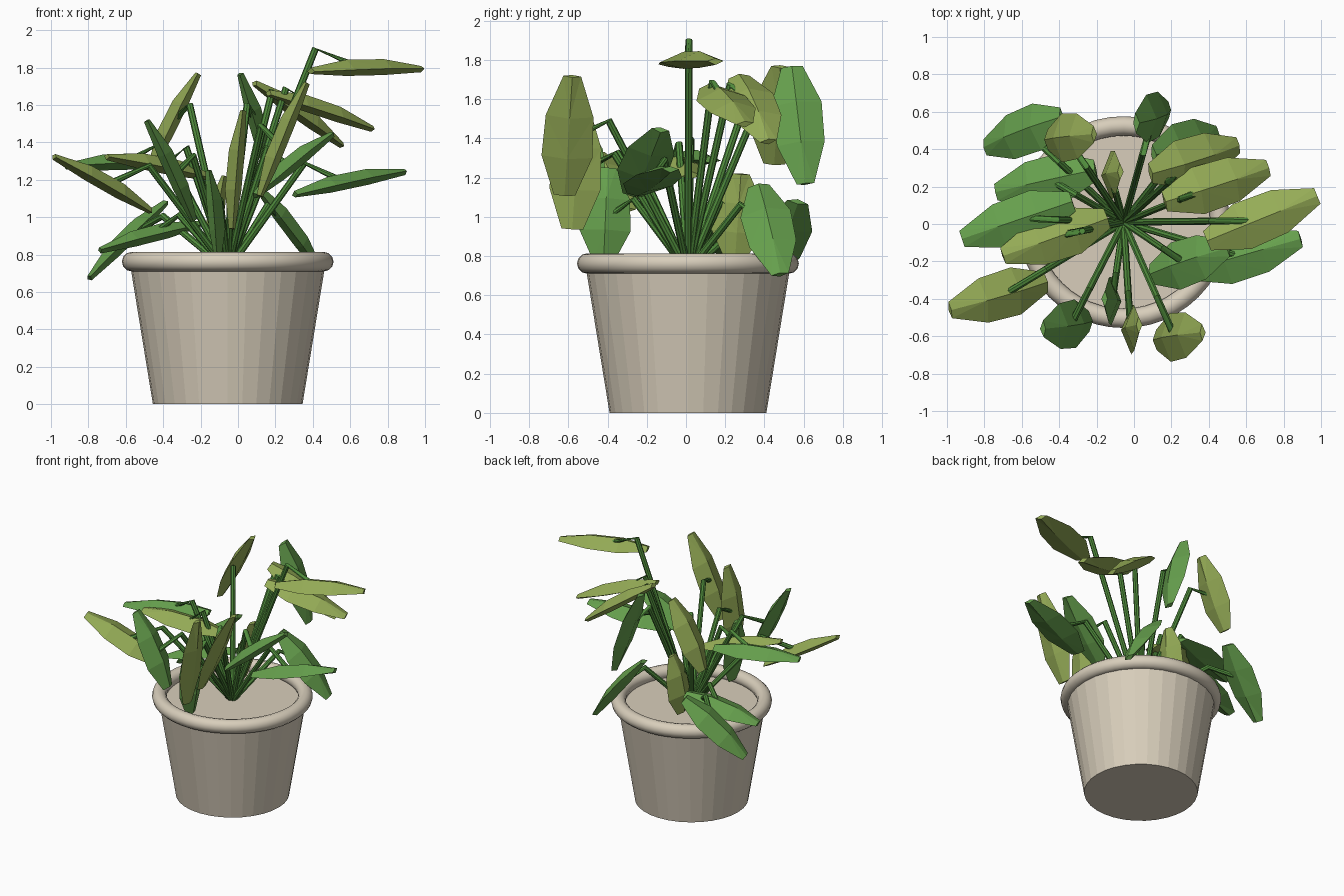
import bpy, bmesh, math
from mathutils import Vector

if "Cube" in bpy.data.objects:
    bpy.data.objects.remove(bpy.data.objects["Cube"])


def material(name, rgb):
    m = bpy.data.materials.new(name)
    lin = [((c / 255 + 0.055) / 1.055) ** 2.4 for c in rgb]
    m.diffuse_color = (*lin, 1)
    m.use_nodes = True
    m.node_tree.nodes["Principled BSDF"].inputs["Base Color"].default_value = m.diffuse_color
    return m


CLAY = material("clay", (216, 206, 187))
STEM = material("stem_green", (80, 140, 60))
GREEN = material("leaf_green", (102, 160, 77))
LIME = material("leaf_yellow_green", (150, 173, 87))

CX, CY = -0.055, 0.01
ROOT = Vector((CX, CY, 0.72))


def finish(name, bm, mat):
    bmesh.ops.recalc_face_normals(bm, faces=bm.faces)
    mesh = bpy.data.meshes.new(name)
    bm.to_mesh(mesh)
    bm.free()
    mesh.materials.append(mat)
    ob = bpy.data.objects.new(name, mesh)
    bpy.context.collection.objects.link(ob)
    return ob


def loft(bm, rings, cap=True):
    """Skin a list of closed point rings."""
    loops = [[bm.verts.new(p) for p in ring] for ring in rings]
    n = len(loops[0])
    for a, b in zip(loops, loops[1:]):
        for i in range(n):
            j = (i + 1) % n
            bm.faces.new((a[i], a[j], b[j], b[i]))
    if cap:
        bm.faces.new(loops[0])
        bm.faces.new(loops[-1])


# Tapered pot, closed by the soil surface just below the rim
def circle(r, z, n=32):
    return [(CX + r * math.cos(2 * math.pi * i / n),
             CY + r * math.sin(2 * math.pi * i / n), z) for i in range(n)]


bm = bmesh.new()
loft(bm, [circle(0.40, 0), circle(0.52, 0.735)])
finish("pot", bm, CLAY)

# Rounded rim
bpy.ops.mesh.primitive_torus_add(location=(CX, CY, 0.762), major_radius=0.514,
                                 minor_radius=0.052, major_segments=48, minor_segments=12)
rim = bpy.context.object
rim.name = "pot_rim"
rim.data.materials.append(CLAY)
bpy.ops.object.shade_smooth_by_angle(angle=math.radians(40))


# Stem: straight run to a raised kink, then a short drop onto the leaf
def add_stem(name, end):
    kink = ROOT.lerp(end, 0.66)
    kink.z = end.z + 0.10
    bm = bmesh.new()
    pts = [ROOT, kink, end]
    rings = []
    for i, p in enumerate(pts):
        d = (pts[min(i + 1, 2)] - pts[max(i - 1, 0)]).normalized()
        u = d.orthogonal().normalized() if i == 0 else (u - d * u.dot(d)).normalized()
        v = d.cross(u)
        rings.append([p + 0.019 * (u * math.cos(k * math.pi / 4) + v * math.sin(k * math.pi / 4))
                      for k in range(8)])
    loft(bm, rings)
    finish(name, bm, STEM)


# Leaf: four-sided sections (edge, ridge, edge, underside) along the axis
# columns: position along axis, half width, ridge height, edge height, underside height
SECTIONS = [(0.0, 0.055, 0.000, -0.022, -0.035),
            (0.32, 0.130, 0.042, -0.012, -0.045),
            (0.66, 0.122, 0.045, -0.005, -0.040),
            (1.0, 0.045, 0.008, -0.005, -0.025)]


def add_leaf(name, base, tip, mat):
    axis = tip - base
    d = axis.normalized()
    side = Vector((0, 1, 0))
    side = (side - d * side.dot(d)).normalized()
    up = d.cross(side)
    if up.z < 0:
        up.negate()
    rings = []
    for t, w, top, edge, low in SECTIONS:
        c = base + axis * t
        rings.append([c + side * w + up * edge, c + up * top,
                      c - side * w + up * edge, c + up * low])
    bm = bmesh.new()
    loft(bm, rings)
    bmesh.ops.triangulate(bm, faces=bm.faces)
    finish(name, bm, mat)


# Base and tip of every leaf
GREEN_LEAVES = [
    ((-0.40, 0.57, 1.09), (-0.80, 0.41, 0.68)),
    ((-0.21, 0.29, 0.98), (-0.74, 0.17, 0.83)),
    ((-0.33, 0.12, 1.31), (-0.92, -0.08, 1.28)),
    ((0.12, 0.37, 1.17), (0.45, 0.48, 0.71)),
    ((0.03, 0.54, 1.77), (0.19, 0.61, 1.17)),
    ((0.30, -0.25, 1.14), (0.89, -0.08, 1.25)),
    ((0.08, -0.27, 1.13), (0.50, -0.13, 1.45)),
    ((-0.22, -0.52, 0.99), (-0.48, -0.56, 1.52)),
    ((-0.09, -0.42, 0.78), (-0.15, -0.40, 1.25)),
]
LIME_LEAVES = [
    ((0.10, 0.27, 1.73), (0.56, 0.42, 1.39)),
    ((0.17, 0.12, 1.68), (0.72, 0.30, 1.48)),
    ((0.39, -0.09, 1.80), (0.98, 0.15, 1.80)),
    ((0.10, -0.62, 1.12), (0.36, -0.58, 1.72)),
    ((-0.05, -0.58, 0.94), (0.02, -0.54, 1.57)),
    ((-0.46, -0.31, 1.05), (-0.98, -0.46, 1.33)),
    ((-0.14, 0.03, 1.23), (-0.70, -0.17, 1.33)),
    ((-0.48, 0.45, 1.28), (-0.22, 0.48, 1.77)),
    ((-0.16, 0.25, 0.79), (-0.08, 0.28, 1.22)),
]
for tag, leaves, mat in (("green", GREEN_LEAVES, GREEN), ("lime", LIME_LEAVES, LIME)):
    for i, (b, t) in enumerate(leaves, 1):
        base, tip = Vector(b), Vector(t)
        add_leaf(f"{tag}_leaf_{i}", base, tip, mat)
        add_stem(f"{tag}_stem_{i}", base.lerp(tip, 0.45))
